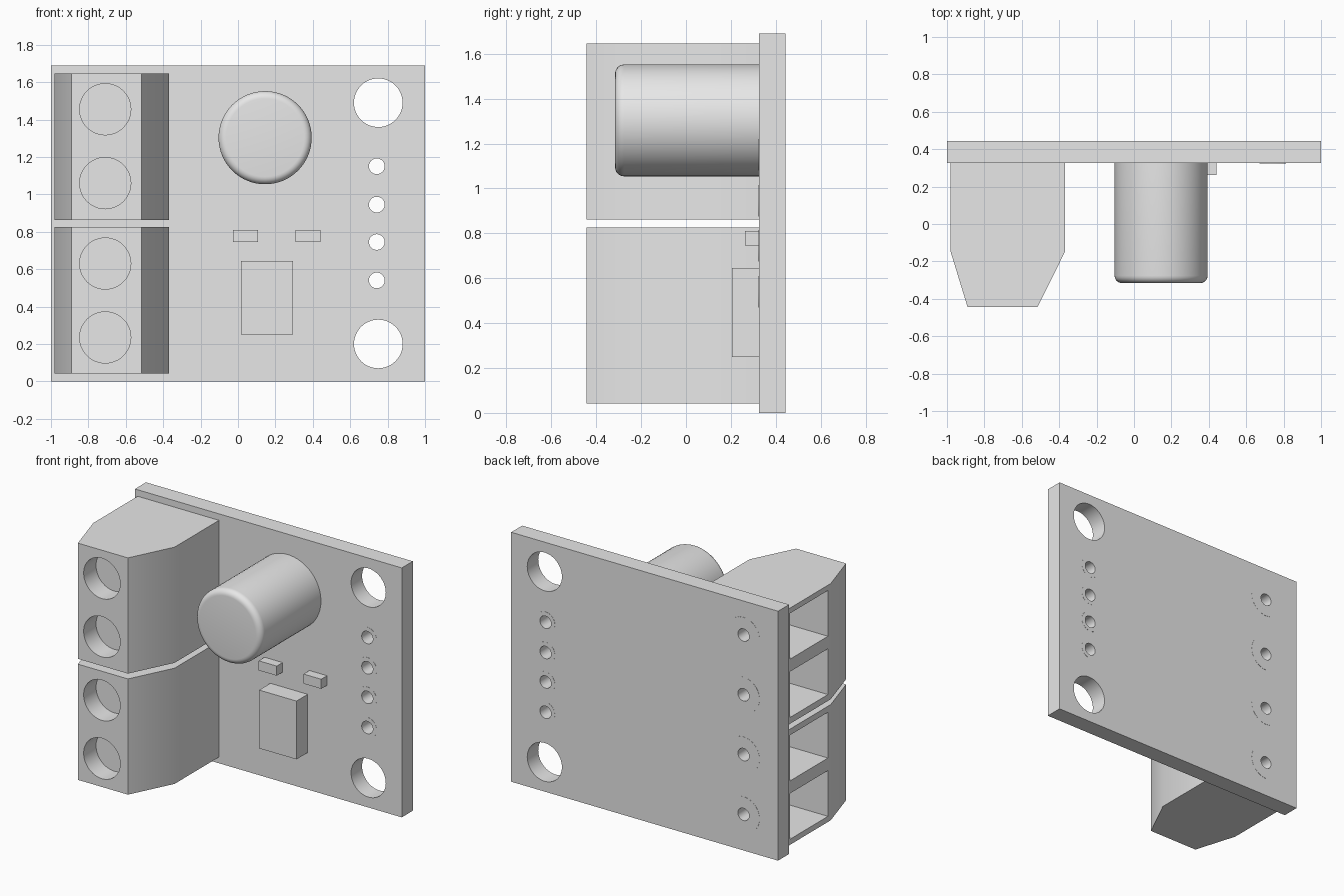
import bpy, bmesh, math

cube = bpy.data.objects.get("Cube")
if cube:
    bpy.data.objects.remove(cube, do_unlink=True)

grey = bpy.data.materials.new("plain_grey")
grey.use_nodes = True
grey.diffuse_color = (0.8, 0.8, 0.8, 1)
grey.node_tree.nodes["Principled BSDF"].inputs["Base Color"].default_value = (0.8, 0.8, 0.8, 1)

FRONT, BACK = 0.325, 0.443   # board faces


def finish(name, bm):
    bmesh.ops.recalc_face_normals(bm, faces=bm.faces)
    mesh = bpy.data.meshes.new(name)
    bm.to_mesh(mesh)
    bm.free()
    mesh.materials.append(grey)
    obj = bpy.data.objects.new(name, mesh)
    bpy.context.collection.objects.link(obj)
    return obj


def prism(name, points, place, offset):
    """Extrude a flat outline; place() maps its 2D points to 3D."""
    bm = bmesh.new()
    face = bm.faces.new([bm.verts.new(place(*p)) for p in points])
    grown = bmesh.ops.extrude_face_region(bm, geom=[face])["geom"]
    bmesh.ops.translate(bm, vec=offset, verts=[g for g in grown if isinstance(g, bmesh.types.BMVert)])
    return finish(name, bm)


def box(name, x0, x1, y0, y1, z0, z1):
    return prism(name, [(x0, z0), (x1, z0), (x1, z1), (x0, z1)],
                 lambda x, z: (x, y0, z), (0, y1 - y0, 0))


def rod(name, x, z, r, y0, y1, sides=48):
    angles = [2 * math.pi * i / sides for i in range(sides)]
    return prism(name, [(x + r * math.cos(a), z + r * math.sin(a)) for a in angles],
                 lambda px, pz: (px, y0, pz), (0, y1 - y0, 0))


def smooth(obj):
    bpy.ops.object.select_all(action='DESELECT')
    obj.select_set(True)
    bpy.context.view_layer.objects.active = obj
    bpy.ops.object.shade_smooth_by_angle(angle=math.radians(35))


def cut(obj, cutters):
    bpy.context.view_layer.objects.active = obj
    for cutter in cutters:
        mod = obj.modifiers.new("cut", 'BOOLEAN')
        mod.operation, mod.solver, mod.object = 'DIFFERENCE', 'EXACT', cutter
        bpy.ops.object.modifier_apply(modifier=mod.name)
        bpy.data.objects.remove(cutter, do_unlink=True)
    smooth(obj)


# Circuit board with mounting holes and plated pin holes
PIN = 0.042
pads = [(0.742, z, 0.07) for z in (0.54, 0.745, 0.945, 1.15)]
pads += [(-0.742, z, 0.12) for z in (0.245, 0.65, 1.055, 1.46)]
board = box("board", -1, 1, FRONT, BACK, 0, 1.69)
cut(board, [rod("hole", 0.75, z, 0.13, 0.2, 0.6) for z in (0.2, 1.49)]
    + [rod("hole", x, z, r, 0.2, 0.6) for x, z, r in pads])
for i, (x, z, r) in enumerate(pads):
    pad = rod(f"pin_pad_{i + 1}", x, z, r, FRONT - 0.001, BACK + 0.001)
    cut(pad, [rod("hole", x, z, PIN, 0.2, 0.6)])

# Screw terminal blocks: screw holes in front, wire pockets on the outer side
outline = [(-0.98, FRONT), (-0.98, -0.15), (-0.89, -0.443),
           (-0.515, -0.443), (-0.37, -0.15), (-0.37, FRONT)]
for name, base, centres in (("lower_terminal", 0.042, (0.235, 0.63)),
                            ("upper_terminal", 0.862, (1.06, 1.455))):
    block = prism(name, outline, lambda x, y: (x, y, base), (0, 0, 0.784))
    screws = [rod("screw_hole", -0.71, z, 0.137, -0.6, -0.31) for z in centres]
    pockets = [box("pocket", -1.2, -0.58, -0.12, 0.285, z - 0.155, z + 0.155) for z in centres]
    cut(block, screws + pockets)

# Capacitor can with a rounded front rim
can = rod("capacitor", 0.145, 1.303, 0.249, -0.316, FRONT, 64)
bm = bmesh.new()
bm.from_mesh(can.data)
rim = [e for e in bm.edges if all(v.co.y < 0 for v in e.verts)]
bmesh.ops.bevel(bm, geom=rim, offset=0.04, segments=6, profile=0.5, affect='EDGES')
bm.to_mesh(can.data)
bm.free()
smooth(can)

# Chip and small surface parts
box("chip", 0.015, 0.295, 0.205, FRONT, 0.25, 0.645)
box("small_part_1", -0.028, 0.107, 0.262, FRONT, 0.745, 0.81)
box("small_part_2", 0.308, 0.44, 0.262, FRONT, 0.745, 0.81)
